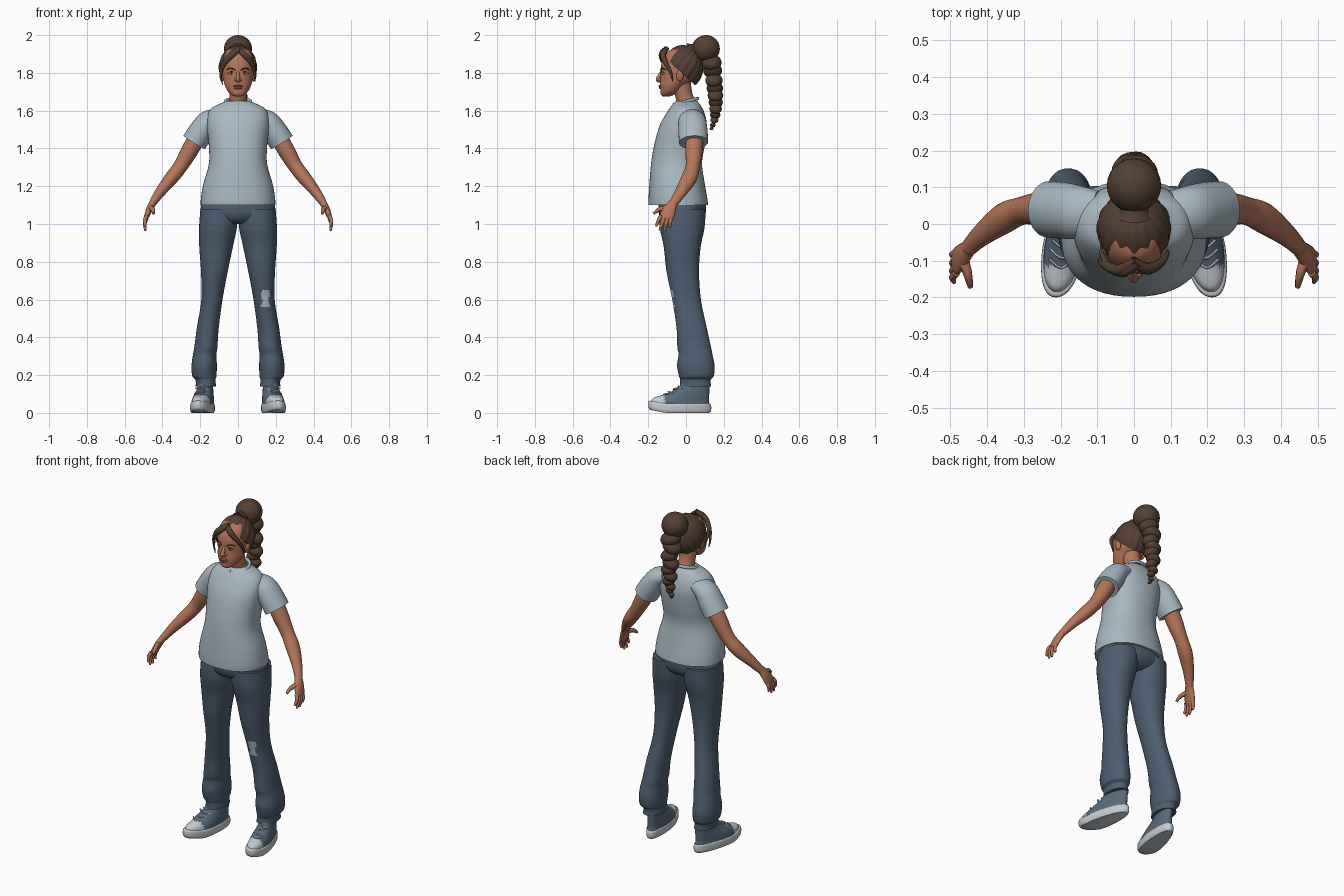
import bpy
import bmesh
from math import cos, sin, pi, radians, atan2
from mathutils import Vector, Matrix

cube = bpy.data.objects.get("Cube")
if cube:
    bpy.data.objects.remove(cube, do_unlink=True)


def material(name, r, g, b):
    m = bpy.data.materials.new(name)
    m.use_nodes = True
    m.diffuse_color = (r, g, b, 1)
    bsdf = m.node_tree.nodes["Principled BSDF"]
    bsdf.inputs["Base Color"].default_value = (r, g, b, 1)
    bsdf.inputs["Roughness"].default_value = 0.8
    return m


SKIN = material("warm skin", .46, .18, .10)
LIP = material("lip", .30, .10, .07)
HAIR = material("brown hair", .088, .05, .033)
SHIRT = material("pale grey cotton", .40, .48, .54)
DENIM = material("slate denim", .075, .11, .16)
CANVAS = material("shoe canvas", .10, .145, .20)
RUBBER = material("white rubber", .56, .60, .64)
EYE = material("eye white", .6, .58, .55)
IRIS = material("dark iris", .03, .02, .015)


def finish(name, bm, mats, mirror=False, paint=None, angle=50):
    """Turn a bmesh into a smooth object; paint(center) picks the slot."""
    bmesh.ops.recalc_face_normals(bm, faces=bm.faces)
    if paint:
        for f in bm.faces:
            f.material_index = int(paint(f.calc_center_median()))
    me = bpy.data.meshes.new(name)
    bm.to_mesh(me)
    bm.free()
    for m in mats:
        me.materials.append(m)
    me.shade_smooth()
    me.set_sharp_from_angle(angle=radians(angle))
    ob = bpy.data.objects.new(name, me)
    bpy.context.collection.objects.link(ob)
    if mirror:
        ob.modifiers.new("Mirror", 'MIRROR')
    return ob


def spline(rows, steps):
    """Catmull-Rom through rows of equal length."""
    rows = [Vector(r) for r in rows]
    out = []
    for i in range(len(rows) - 1):
        a, b, c, d = (rows[max(0, min(len(rows) - 1, i + k))] for k in (-1, 0, 1, 2))
        for s in range(steps):
            t = s / steps
            out.append(b + ((c - a) * t + (a * 2 - b * 5 + c * 4 - d) * t ** 2
                            + (b * 3 - a - c * 3 + d) * t ** 3) * .5)
    return out + [rows[-1]]


def loft(rows, n=24, steps=4, level=False, power=2.0):
    """Skin rows of (x, y, z, depth, width); level keeps rings horizontal."""
    rows = spline(rows, steps)
    bm = bmesh.new()
    rings = []
    for i, r in enumerate(rows):
        t = Vector((0, 0, 1))
        if not level:
            t = (rows[min(i + 1, len(rows) - 1)] - rows[max(i - 1, 0)])
            t = Vector(t[:3]).normalized()
        u = Vector((0, 1, 0)) - t * t.y
        u.normalize()
        v = t.cross(u)
        ring = []
        for k in range(n):
            c, s = cos(2 * pi * k / n), sin(2 * pi * k / n)
            c = abs(c) ** (2 / power) * (1 if c > 0 else -1)
            s = abs(s) ** (2 / power) * (1 if s > 0 else -1)
            ring.append(bm.verts.new(Vector(r[:3]) + u * c * r[3] + v * s * r[4]))
        rings.append(ring)
    for a, b in zip(rings, rings[1:]):
        for k in range(n):
            bm.faces.new((a[k], a[(k + 1) % n], b[(k + 1) % n], b[k]))
    bm.faces.new(rings[0])
    bm.faces.new(rings[-1])
    return bm


def ball(name, loc, size, mat, mirror=False, tilt=0, seg=20):
    bm = bmesh.new()
    mx = Matrix.Translation(loc) @ Matrix.Rotation(tilt, 4, 'Y') @ Matrix.Diagonal((*size, 1))
    bmesh.ops.create_uvsphere(bm, u_segments=seg, v_segments=seg // 2 + 2, radius=1, matrix=mx)
    return finish(name, bm, [mat], mirror)


def strand(name, pts, radii, mat, mirror=False, n=10, steps=5):
    rows = [(*p, r, r) for p, r in zip(pts, radii)]
    return finish(name, loft(rows, n, steps), [mat], mirror)


# Shirt body, collar and sleeves
shirt = [(0, -.04, 1.10, .158, .198), (0, -.043, 1.14, .155, .196), (0, -.047, 1.21, .147, .184),
         (0, -.05, 1.32, .135, .154), (0, -.034, 1.42, .134, .155), (0, -.015, 1.52, .125, .165),
         (0, -.004, 1.58, .104, .160), (0, 0, 1.615, .085, .138), (0, .002, 1.635, .071, .10),
         (0, .002, 1.65, .058, .068)]
finish("shirt_body", loft(shirt, 48, 5, True, 2.25), [SHIRT])
collar = [(.066 * sin(a), -.001 - .062 * cos(a), 1.648 - .016 * cos(a)) for a in
          [2 * pi * k / 24 for k in range(25)]]
strand("shirt_collar", collar, [.009] * 25, SHIRT, steps=2)
sleeve = [(.10, .03, 1.57, .06, .04), (.155, .033, 1.545, .073, .058),
          (.195, .037, 1.49, .077, .066), (.232, .04, 1.432, .077, .067)]
finish("shirt_sleeve", loft(sleeve, 28, 5), [SHIRT], True)

# Arms and hands
arm = [(.20, .045, 1.49, .048, .045), (.255, .042, 1.39, .046, .045), (.305, .036, 1.305, .038, .038),
       (.355, .015, 1.24, .042, .036), (.415, -.03, 1.165, .031, .027), (.455, -.07, 1.105, .023, .019)]
finish("arm", loft(arm, 20, 5), [SKIN], True)
palm = [(.45, -.066, 1.115, .023, .019), (.468, -.085, 1.08, .033, .018),
        (.482, -.1, 1.045, .038, .014), (.488, -.105, 1.025, .030, .010)]
finish("palm", loft(palm, 18, 4), [SKIN], True)
fingers = {"index": (-.133, 1.042, -.158, .988), "middle": (-.116, 1.034, -.139, .966),
           "ring": (-.098, 1.03, -.114, .965), "little": (-.08, 1.034, -.086, .982)}
for name, (y, z, ty, tz) in fingers.items():
    strand(name + "_finger", [(.484, y, z), (.494, (y + ty) / 2, (z + tz) / 2 + .004), (.49, ty, tz)],
           [.011, .010, .006], SKIN, True)
strand("thumb", [(.465, -.095, 1.085), (.452, -.14, 1.078), (.446, -.172, 1.055)],
       [.016, .012, .007], SKIN, True)

# Jeans: seat and two legs, with a pale worn patch on the left knee
seat = [(0, -.02, 1.13, .125, .185), (0, -.02, 1.06, .125, .20), (0, -.02, 1.02, .105, .17),
        (0, -.02, 1.0, .07, .10)]
finish("jeans_seat", loft(seat, 40, 4, True), [DENIM])
leg = [(.10, -.018, 1.08, .122, .099), (.106, -.02, .98, .118, .10), (.116, -.02, .88, .098, .089),
       (.125, -.017, .75, .086, .071), (.138, .003, .60, .076, .056), (.160, .03, .45, .080, .058),
       (.170, .043, .35, .089, .061), (.176, .05, .31, .090, .062), (.179, .052, .25, .099, .067),
       (.178, .055, .195, .092, .064), (.172, .05, .175, .081, .053), (.170, .05, .14, .083, .054)]


def worn(c):
    edge = 1 + .25 * sin(c.z * 400)
    return c.y < 0 and abs(c.x - .145) < .02 * edge and abs(c.z - .603) < .042


for side, s in (("left", 1), ("right", -1)):
    rows = [(s * x, y, z, d, w) for x, y, z, d, w in leg]
    finish("jeans_leg_" + side, loft(rows, 64, 12, True, 2.15), [DENIM, SHIRT], paint=worn)


# Shoes: footprint narrows at the heel and toes point outward
def foot(bm):
    for v in bm.verts:
        y = v.co.y
        v.co.x = .17 + (.05 - y) * .17 + v.co.x * (1 - max(0, y + .06) * 1.2)
        v.co.z += max(0, -.11 - y) * .2
    return bm


sole = [(0, -.033, 0, .158, .054), (0, -.033, .012, .166, .06), (0, -.033, .04, .166, .06),
        (0, -.033, .048, .160, .056)]
finish("shoe_sole", foot(loft(sole, 48, 3, True, 2.3)), [RUBBER], True)
upper = [(0, -.03, .04, .157, .056), (0, -.027, .065, .148, .055), (0, -.005, .088, .127, .052),
         (0, .022, .112, .102, .047), (0, .045, .14, .080, .043), (0, .05, .17, .072, .042)]
finish("shoe_upper", foot(loft(upper, 48, 6, True, 2.2)), [CANVAS, RUBBER], True,
       paint=lambda c: c.y < -.115 and c.z < .11)
for i in range(4):
    y, z = -.115 + .026 * i, .094 + .0145 * i
    cx = .17 + (.05 - y) * .17
    strand("shoe_lace", [(cx - .033, y + .025, z - .004), (cx, y - .004, z + .003),
                         (cx + .033, y + .02, z + .008 * (-1) ** i)], [.004] * 3, RUBBER, True, 6)

# Neck, head and ears
strand("neck", [(0, .02, 1.60), (0, -.008, 1.67), (0, -.025, 1.75)], [.056, .046, .05], SKIN, n=24)
head = [(0, -.105, 1.676, .018, .018), (0, -.097, 1.685, .036, .036), (0, -.085, 1.705, .050, .055),
        (0, -.07, 1.735, .068, .070), (0, -.045, 1.77, .092, .079), (0, -.035, 1.81, .099, .085),
        (0, -.03, 1.85, .100, .086), (0, -.025, 1.89, .088, .078), (0, -.025, 1.92, .06, .055),
        (0, -.025, 1.932, .02, .02)]
finish("head", loft(head, 40, 5, True, 2.1), [SKIN])
ball("ear", (.087, -.032, 1.785), (.011, .019, .031), SKIN, True, .15)

# Face features
strand("nose", [(0, -.128, 1.805), (0, -.143, 1.78), (0, -.148, 1.764), (0, -.136, 1.755)],
       [.008, .010, .012, .008], SKIN, n=14)
ball("nostril", (.011, -.137, 1.762), (.009, .011, .008), SKIN, True)
ball("upper_lip", (0, -.136, 1.730), (.026, .009, .006), LIP)
ball("lower_lip", (0, -.135, 1.721), (.022, .009, .007), LIP)
ball("chin", (0, -.122, 1.695), (.022, .014, .014), SKIN)
ball("eye", (.035, -.119, 1.798), (.016, .009, .0075), EYE, True)
ball("iris", (.035, -.125, 1.798), (.0065, .005, .0065), IRIS, True)
strand("eyelid", [(.017, -.127, 1.798), (.035, -.129, 1.807), (.054, -.113, 1.799)],
       [.002, .003, .002], HAIR, True)
strand("eyebrow", [(.014, -.134, 1.815), (.04, -.126, 1.824), (.063, -.105, 1.816)],
       [.003, .004, .002], HAIR, True)

# Swept-back hair: a ridged cap whose strands meet at the tie, trimmed along the hairline
bm = bmesh.new()
bmesh.ops.create_uvsphere(bm, u_segments=96, v_segments=28, radius=1)
turn = Vector((0, .62, .78)).to_track_quat('Z', 'Y').to_matrix()
for v in bm.verts:
    phi = atan2(v.co.y, v.co.x)
    ridge = 1 + .022 * (cos(16 * phi) + .5 * cos(7 * phi + 1)) * (1 - v.co.z ** 2)
    p = turn @ (v.co * ridge)
    v.co = Vector((p.x * .1, p.y * .104 - .013, p.z * .116 + .83 + 1))
bmesh.ops.bisect_plane(bm, geom=bm.verts[:] + bm.edges[:] + bm.faces[:], plane_co=(0, -.03, 1.805),
                       plane_no=(0, .9, 1), clear_inner=True)
bmesh.ops.holes_fill(bm, edges=bm.edges)
finish("hair_cap", bm, [HAIR])

# Loose fringe strands
fringe = [[(.005, -.10, 1.93), (-.04, -.125, 1.893), (-.078, -.112, 1.84), (-.092, -.098, 1.785), (-.08, -.102, 1.735)],
          [(.01, -.105, 1.93), (-.025, -.128, 1.90), (-.066, -.12, 1.858), (-.086, -.085, 1.82), (-.09, -.06, 1.77)],
          [(-.005, -.10, 1.93), (.036, -.122, 1.895), (.072, -.106, 1.85), (.09, -.08, 1.80), (.09, -.07, 1.755)]]
for pts in fringe:
    strand("fringe_strand", pts, [.012, .016, .012, .007, .002], HAIR)

# Hair tie, bun and hanging braid
strand("hair_tie", [(0, .02, 1.91), (0, .05, 1.92), (0, .09, 1.93)], [.05, .035, .05], HAIR, n=18)
ball("hair_bun", (0, .105, 1.928), (.074, .074, .072), HAIR, seg=28)
braid = spline([(0, .135, 1.855, .058), (0, .148, 1.76, .050), (0, .156, 1.68, .045),
                (0, .157, 1.61, .036), (0, .15, 1.55, .023), (0, .135, 1.505, .011)], 2)
for i, (x, y, z, r) in enumerate(braid):
    s = (-1) ** i
    ball("braid_lobe", (x + s * r * .12, y, z), (r * 1.05, r * .92, r * .72), HAIR, tilt=s * .35)
